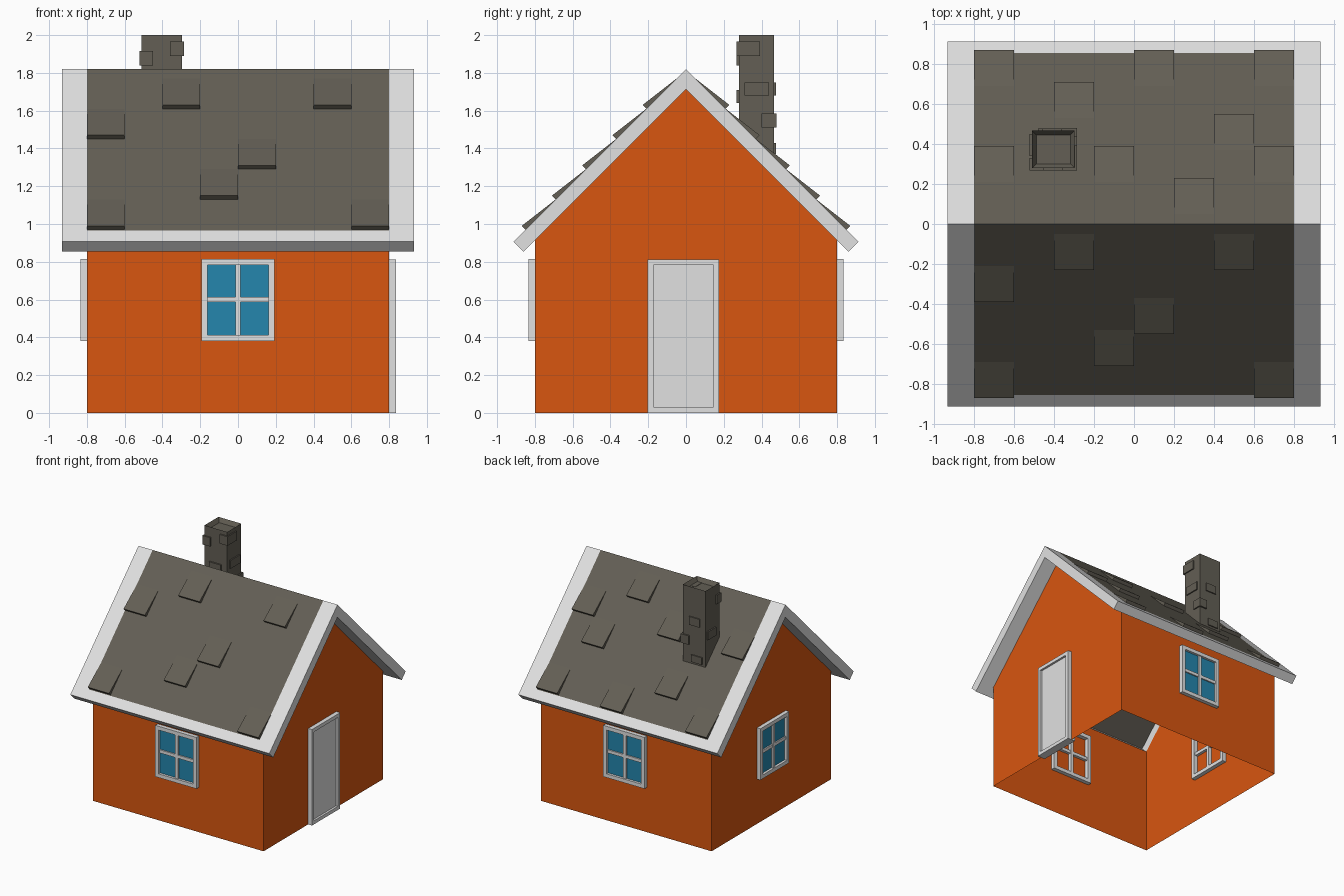
import bpy, bmesh, math
from mathutils import Matrix

if "Cube" in bpy.data.objects:
    bpy.data.objects.remove(bpy.data.objects["Cube"])


def material(name, rgb):
    m = bpy.data.materials.new(name)
    m.diffuse_color = (*rgb, 1)
    m.use_nodes = True
    m.node_tree.nodes["Principled BSDF"].inputs["Base Color"].default_value = m.diffuse_color
    return m


ORANGE = material("orange_wall", (0.69, 0.093, 0.005))
WHITE = material("white_trim", (0.75, 0.75, 0.75))
STONE = material("grey_brown_roof", (0.125, 0.114, 0.09))
GLASS = material("blue_glass", (0.018, 0.24, 0.42))


def finish(name, bm, mat, turn=0):
    bm.transform(Matrix.Rotation(math.radians(turn), 4, 'Z'))
    me = bpy.data.meshes.new(name)
    bm.to_mesh(me)
    bm.free()
    me.materials.append(mat)
    ob = bpy.data.objects.new(name, me)
    bpy.context.collection.objects.link(ob)
    return ob


def add_prism(bm, profile, x0, x1):
    """Extrude a (y, z) profile along x."""
    a = [bm.verts.new((x0, y, z)) for y, z in profile]
    b = [bm.verts.new((x1, y, z)) for y, z in profile]
    faces = [bm.faces.new(a), bm.faces.new(b)]
    n = len(a)
    for i in range(n):
        j = (i + 1) % n
        faces.append(bm.faces.new((a[i], a[j], b[j], b[i])))
    bmesh.ops.recalc_face_normals(bm, faces=faces)
    return faces


def add_box(bm, x0, x1, y0, y1, z0, z1):
    return add_prism(bm, [(y0, z0), (y1, z0), (y1, z1), (y0, z1)], x0, x1)


def boxes(name, items, mat, turn=0):
    bm = bmesh.new()
    for it in items:
        add_box(bm, *it)
    return finish(name, bm, mat, turn)


RIDGE, UNDER = 1.82, 1.714   # 45 degree roof: top and underside ridge heights

# Walls: hollow house shell, open below and under the roof
bm = bmesh.new()
add_prism(bm, [(-.8, 0), (.8, 0), (.8, UNDER - .8), (0, UNDER), (-.8, UNDER - .8)], -.8, .8)
bm.normal_update()
bmesh.ops.delete(bm, geom=[f for f in bm.faces if abs(f.normal.z) > .5], context='FACES_ONLY')
finish("walls", bm, ORANGE)

# White roof edging: gable rakes and eaves
bm = bmesh.new()
rake = [(0, RIDGE), (.913, RIDGE - .913), (.86, UNDER - .86), (0, UNDER),
        (-.86, UNDER - .86), (-.913, RIDGE - .913)]
add_prism(bm, rake, -.933, -.8)
add_prism(bm, rake, .8, .933)
for s in (-1, 1):
    add_prism(bm, [(s * .855, RIDGE - .855), (s * .913, RIDGE - .913),
                   (s * .86, UNDER - .86), (s * .802, UNDER - .802)], -.8, .8)
finish("roof_edging", bm, WHITE)

# Roof covering: thin panel flush with the edging
bm = bmesh.new()
t = .006
add_prism(bm, [(0, RIDGE), (.855, RIDGE - .855), (.855, RIDGE - .855 - t), (0, RIDGE - t),
               (-.855, RIDGE - .855 - t), (-.855, RIDGE - .855)], -.8, .8)
finish("roof_panel", bm, STONE)

# Raised shingles: (row from ridge, left x)
SHINGLES = {
    -1: [(0, -.4), (0, .4), (1, -.8), (2, 0), (3, -.2), (4, -.8), (4, .6)],
    1: [(0, .2), (1, -.8), (1, -.2), (1, .6), (2, .4), (3, -.4), (4, -.8), (4, 0), (4, .6)],
}
bm = bmesh.new()
for side, places in SHINGLES.items():
    for row, x in places:
        d = .16 * row
        add_prism(bm, [(side * (.05 + d), RIDGE - .05 - d),
                       (side * (.21 + d), RIDGE - .21 - d),
                       (side * (.23 + d), RIDGE - .19 - d)], x, x + .2)
finish("shingles", bm, STONE)

# Chimney: shaft cut to the roof slope with a recessed top
bm = bmesh.new()
add_prism(bm, [(.28, RIDGE - .285), (.467, RIDGE - .472), (.467, 2), (.28, 2)], -.51, -.297)
bm.normal_update()
top = [f for f in bm.faces if f.normal.z > .9]
bmesh.ops.inset_region(bm, faces=top, thickness=.03)
bmesh.ops.translate(bm, verts=top[0].verts, vec=(0, 0, -.035))
finish("chimney", bm, STONE)

# Bricks standing out of the chimney
boxes("chimney_bricks", [
    (-.522, -.45, .268, .33, 1.84, 1.915),
    (-.36, -.286, .268, .392, 1.89, 1.967),
    (-.32, -.286, .31, .44, 1.68, 1.75),
    (-.46, -.35, .267, .3, 1.64, 1.71),
    (-.36, -.286, .40, .48, 1.51, 1.585),
    (-.46, -.36, .44, .477, 1.68, 1.75),
    (-.48, -.38, .40, .477, 1.37, 1.43),
    (-.522, -.49, .34, .45, 1.58, 1.65),
], STONE)


def frame(x0, x1, z0, z1, w, y0, y1):
    """Four bars of width w around an opening."""
    return [(x0, x0 + w, y0, y1, z0, z1), (x1 - w, x1, y0, y1, z0, z1),
            (x0 + w, x1 - w, y0, y1, z0, z0 + w), (x0 + w, x1 - w, y0, y1, z1 - w, z1)]


# Windows on the front, back and left walls, frames passing through the wall
for label, turn in (("front", 0), ("back", 180), ("left", -90)):
    bars = frame(-.193, .193, .38, .815, .032, -.833, -.765)
    bars += [(-.014, .014, -.825, -.77, .412, .783),
             (-.161, .161, -.823, -.775, .586, .613)]
    boxes(label + "_window_frame", bars, WHITE, turn)
    boxes(label + "_window_glass", [(-.161, .161, -.812, -.804, .412, .783)], GLASS, turn)

# Door on the right wall: frame with a slightly recessed leaf
boxes("door_frame", frame(-.203, .175, 0, .813, .03, -.836, -.765), WHITE, 90)
boxes("door_leaf", [(-.173, .145, -.818, -.78, .03, .783)], WHITE, 90)
